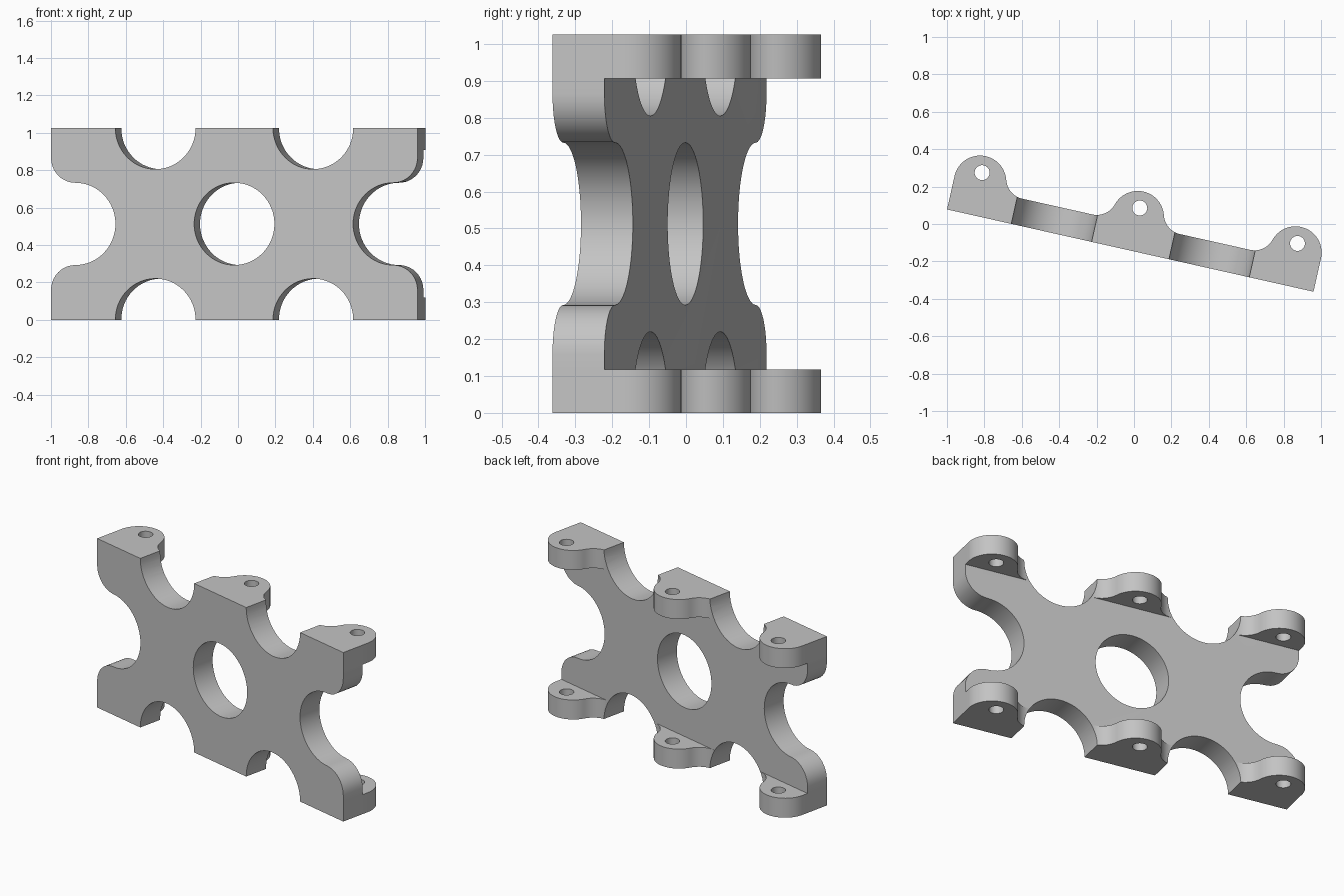
import bpy, bmesh, math
from mathutils import Matrix, Vector

if "Cube" in bpy.data.objects:
    bpy.data.objects.remove(bpy.data.objects["Cube"])

HALF, T, H, MID = 1.004, 0.144, 1.025, 0.5125   # half length, plate thickness, height, mid height
LUG_H, LUG_R, LUG_V, LUG_U = 0.118, 0.14, 0.183, 0.864
FIL, FIL_U = 0.11, 0.24                          # fillet radius and reach beside each lug
R = 0.22                                         # big cut-outs


def arc(cx, cy, r, a0, a1, n=20):
    return [(cx + r * math.cos(math.radians(a0 + (a1 - a0) * i / n)),
             cy + r * math.sin(math.radians(a0 + (a1 - a0) * i / n))) for i in range(n + 1)]


def mesh_object(name, bm):
    bmesh.ops.remove_doubles(bm, verts=bm.verts, dist=1e-5)
    bmesh.ops.recalc_face_normals(bm, faces=bm.faces)
    me = bpy.data.meshes.new(name)
    bm.to_mesh(me)
    bm.free()
    ob = bpy.data.objects.new(name, me)
    bpy.context.collection.objects.link(ob)
    return ob


def prism(name, points, offset):
    # Closed 3D outline extruded along an offset
    clean = [p for i, p in enumerate(points) if (Vector(p) - Vector(points[i - 1])).length > 1e-5]
    bm = bmesh.new()
    face = bm.faces.new([bm.verts.new(p) for p in clean])
    ext = bmesh.ops.extrude_face_region(bm, geom=[face], use_keep_orig=True)
    bmesh.ops.translate(bm, vec=offset, verts=[v for v in ext["geom"] if isinstance(v, bmesh.types.BMVert)])
    return mesh_object(name, bm)


def boolean(target, tool, operation):
    mod = target.modifiers.new("bool", "BOOLEAN")
    mod.operation, mod.solver, mod.object = operation, "EXACT", tool
    bpy.context.view_layer.objects.active = target
    bpy.ops.object.modifier_apply(modifier=mod.name)
    bpy.data.objects.remove(tool, do_unlink=True)


# Plate: outline with scooped ends and rounded shoulders
sc = 0.871                   # scoop centre
sr = HALF - sc               # shoulder radius
right = ([(HALF, 0)] + arc(sc, MID - R - sr, sr, 0, 90, 10)
         + arc(sc, MID, R, 270, 90, 32)
         + arc(sc, MID + R + sr, sr, -90, 0, 10) + [(HALF, H)])
outline = right + [(-u, z) for u, z in reversed(right)]
plate = prism("bracket_plate", [(u, 0, z) for u, z in outline], (0, T, 0))

# Lug rails: three rounded lugs blended into the plate back
ang = math.degrees(math.atan2(T + FIL - LUG_V, FIL_U))
mid_half = arc(0, LUG_V, LUG_R, 90, ang, 16) + arc(FIL_U, T + FIL, FIL, 180 + ang, 270, 12)
end_lug = (arc(LUG_U - FIL_U, T + FIL, FIL, 270, 360 - ang, 12)
           + arc(LUG_U, LUG_V, LUG_R, 180 - ang, 0, 32) + [(HALF, 0)])
half = mid_half + end_lug
rail = half + [(-u, v) for u, v in reversed(half)]
for z in (0, H - LUG_H):
    boolean(plate, prism("lug_rail", [(u, v, z) for u, v in rail], (0, 0, LUG_H)), "UNION")

# Cutters: centre opening, edge scoops and pin holes
bm = bmesh.new()


def cylinder(r, depth, matrix, n):
    bmesh.ops.create_cone(bm, cap_ends=True, segments=n, radius1=r, radius2=r, depth=depth, matrix=matrix)


for u, z in [(0, MID)] + [(s * 0.432, z) for s in (-1, 1) for z in (0, H)]:
    cylinder(R, 2, Matrix.Translation((u, 0, z)) @ Matrix.Rotation(math.pi / 2, 4, "X"), 64)
for u in (-LUG_U, 0, LUG_U):
    for z in (LUG_H / 2, H - LUG_H / 2):
        cylinder(0.04, 0.2, Matrix.Translation((u, LUG_V + 0.05, z)), 32)
boolean(plate, mesh_object("cutter", bm), "DIFFERENCE")

# Turn the bracket to its slanted position
plate.data.transform(Matrix.Translation((-0.02, -0.142, 0)) @ Matrix.Rotation(math.radians(-12.65), 4, "Z"))

grey = bpy.data.materials.new("grey metal")
grey.diffuse_color = (0.55, 0.55, 0.55, 1)
grey.use_nodes = True
grey.node_tree.nodes["Principled BSDF"].inputs["Base Color"].default_value = grey.diffuse_color
plate.data.materials.clear()
plate.data.materials.append(grey)
for poly in plate.data.polygons:
    poly.material_index = 0

bpy.ops.object.select_all(action="DESELECT")
plate.select_set(True)
bpy.context.view_layer.objects.active = plate
bpy.ops.object.shade_smooth_by_angle(angle=math.radians(25))
